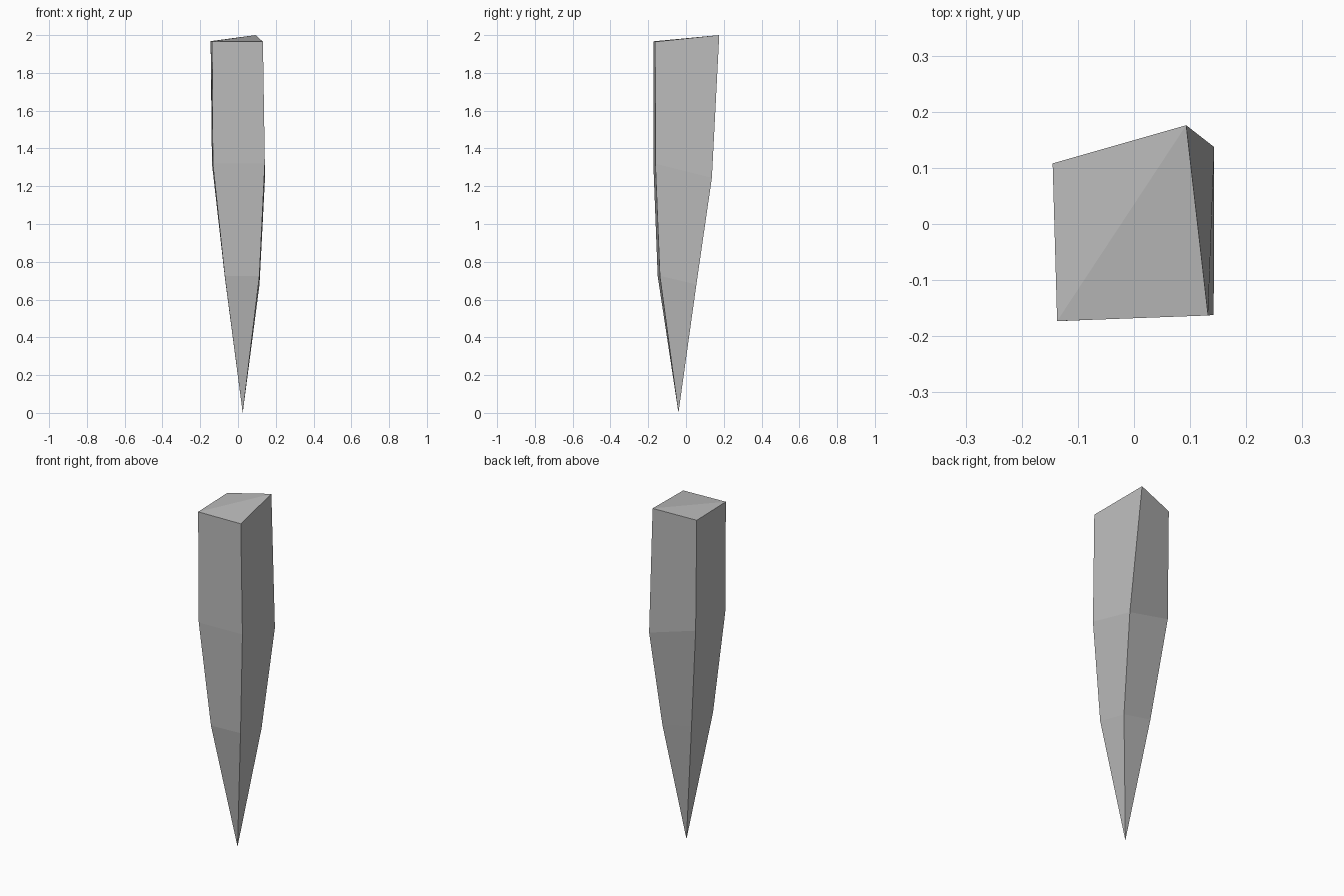
import bpy
import bmesh

cube = bpy.data.objects.get("Cube")
if cube:
    bpy.data.objects.remove(cube, do_unlink=True)

# Plain grey stone
stone = bpy.data.materials.new("grey stone")
stone.use_nodes = True
colour = (0.5, 0.5, 0.5, 1)
stone.diffuse_color = colour
stone.node_tree.nodes["Principled BSDF"].inputs["Base Color"].default_value = colour

# Four-sided cross-sections from top to bottom, counter-clockwise from front
sections = [
    [(-.137, -.173, 1.967), (.132, -.163, 1.965), (.093, .176, 2), (-.145, .108, 1.968)],
    [(-.133, -.173, 1.32), (.142, -.162, 1.32), (.143, .137, 1.245), (-.138, .108, 1.32)],
    [(-.07, -.15, .725), (.113, -.138, .725), (.114, .055, .68), (-.07, .049, .72)],
]
tip_point = (.025, -.04, 0)

bm = bmesh.new()
rings = [[bm.verts.new(p) for p in section] for section in sections]
tip = bm.verts.new(tip_point)

# Slanted cap, folded along its diagonal
a, b, c, d = rings[0]
bm.faces.new((a, b, c))
bm.faces.new((a, c, d))

# Side walls tapering to the point
for i in range(4):
    j = (i + 1) % 4
    for upper, lower in zip(rings, rings[1:]):
        bm.faces.new((upper[i], lower[i], lower[j], upper[j]))
    bm.faces.new((rings[-1][i], tip, rings[-1][j]))

bmesh.ops.recalc_face_normals(bm, faces=bm.faces)
mesh = bpy.data.meshes.new("stone_spike")
bm.to_mesh(mesh)
bm.free()
mesh.materials.append(stone)
spike = bpy.data.objects.new("stone_spike", mesh)
bpy.context.scene.collection.objects.link(spike)
